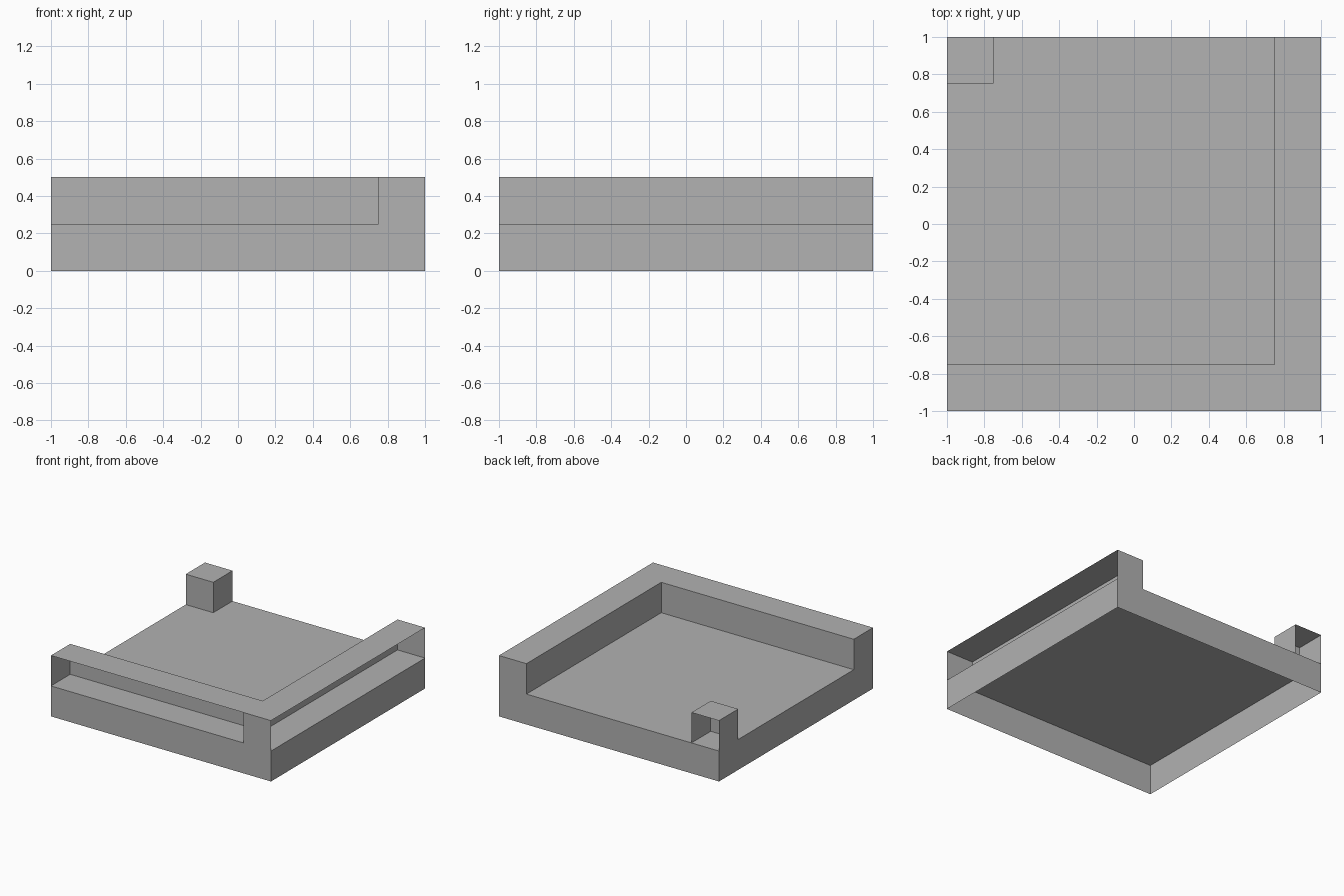
import bpy, bmesh
from mathutils import Vector

if "Cube" in bpy.data.objects:
    bpy.data.objects.remove(bpy.data.objects["Cube"])

grey = bpy.data.materials.new("plain grey")
grey.diffuse_color = (0.445, 0.445, 0.445, 1)
grey.use_nodes = True
grey.node_tree.nodes["Principled BSDF"].inputs["Base Color"].default_value = grey.diffuse_color

SIDES = {"left": (-1, 0, 0), "right": (1, 0, 0), "front": (0, -1, 0),
         "back": (0, 1, 0), "bottom": (0, 0, -1), "top": (0, 0, 1)}


def open_box(name, low, high, missing):
    """Box shell between two corners, without the named sides."""
    low, high = Vector(low), Vector(high)
    bm = bmesh.new()
    bmesh.ops.create_cube(bm, size=1)
    bm.normal_update()
    holes = [f for f in bm.faces
             if any(f.normal.dot(Vector(SIDES[s])) > 0.9 for s in missing)]
    bmesh.ops.delete(bm, geom=holes, context='FACES')
    bmesh.ops.scale(bm, vec=high - low, verts=bm.verts)
    bmesh.ops.translate(bm, vec=(low + high) / 2, verts=bm.verts)
    mesh = bpy.data.meshes.new(name)
    bm.to_mesh(mesh)
    bm.free()
    mesh.materials.append(grey)
    obj = bpy.data.objects.new(name, mesh)
    bpy.context.collection.objects.link(obj)
    return obj


W, T, B, H = 1.0, 0.75, 0.25, 0.5  # half width, wall inner edge, base top, full height

# Base slab, hollow from below
open_box("base_slab", (-W, -W, 0), (W, W, B), ["bottom"])

# Right wall runs the full depth, open on its outer side
open_box("right_wall", (T, -W, B), (W, W, H), ["right", "bottom"])

# Front wall butts against the right wall, open on its outer side
open_box("front_wall", (-W, -W, B), (T, -T, H), ["front", "right", "bottom"])

# Corner post at the back left, open at the back
open_box("corner_post", (-W, T, B), (-T, W, H), ["back", "bottom"])
